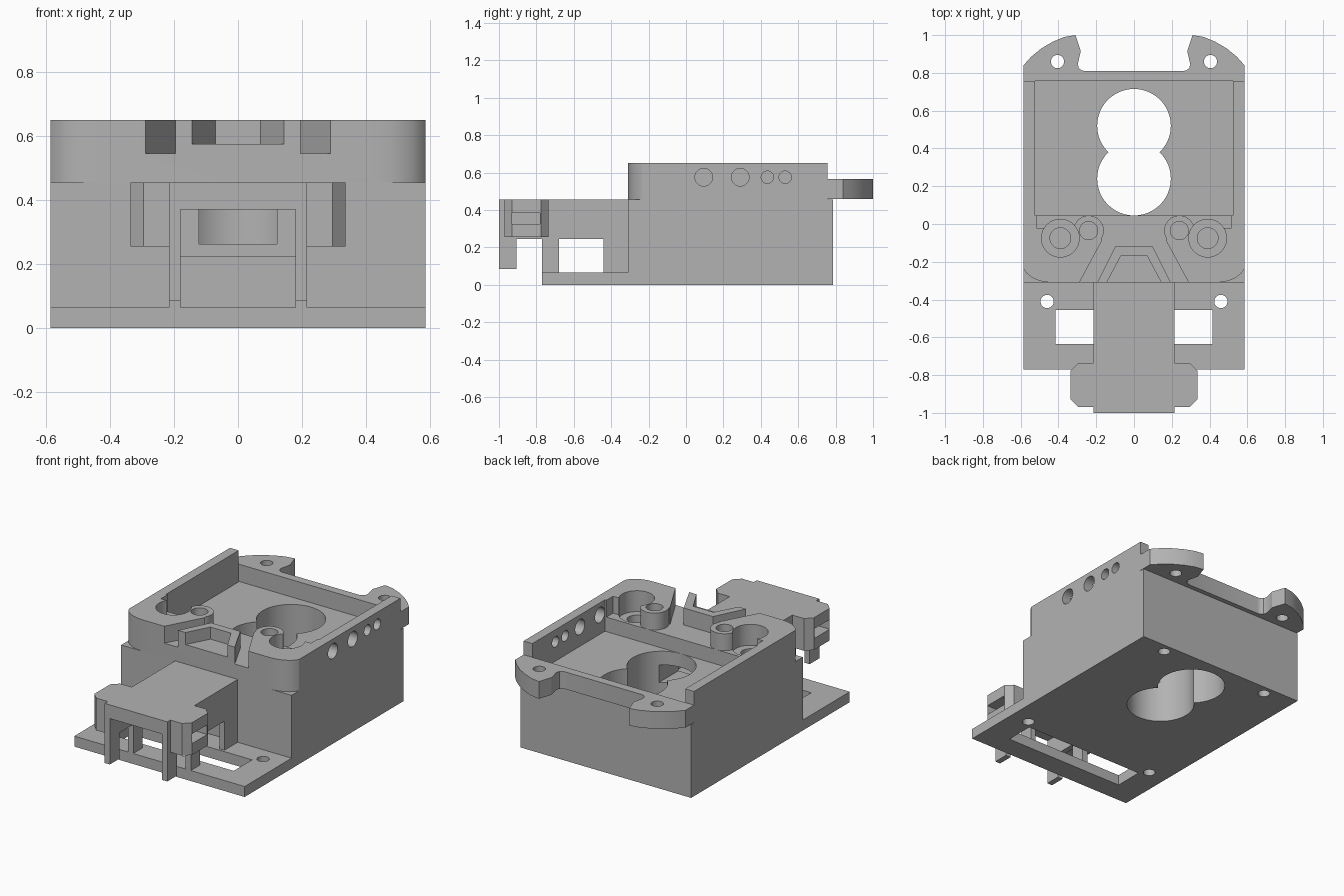
import bpy, bmesh, math
from math import cos, sin, pi

old = bpy.data.objects.get("Cube")
if old:
    bpy.data.objects.remove(old, do_unlink=True)

grey = bpy.data.materials.new("plain_grey")
grey.use_nodes = True
GREY = (0.45, 0.45, 0.45, 1)
grey.diffuse_color = GREY
grey.node_tree.nodes["Principled BSDF"].inputs["Base Color"].default_value = GREY


def prism(name, pts, low, high, axis="z"):
    """Extrude a closed outline along z, or along x for outlines given in (y, z)."""
    place = (lambda a, b, h: (a, b, h)) if axis == "z" else (lambda a, b, h: (h, a, b))
    bm = bmesh.new()
    face = bm.faces.new([bm.verts.new(place(a, b, low)) for a, b in pts])
    new = bmesh.ops.extrude_face_region(bm, geom=[face])["geom"]
    shift = place(0, 0, high - low)
    bmesh.ops.translate(bm, vec=shift, verts=[g for g in new if isinstance(g, bmesh.types.BMVert)])
    bmesh.ops.recalc_face_normals(bm, faces=bm.faces)
    mesh = bpy.data.meshes.new(name)
    bm.to_mesh(mesh)
    bm.free()
    mesh.materials.append(grey)
    obj = bpy.data.objects.new(name, mesh)
    bpy.context.collection.objects.link(obj)
    return obj


def box(name, x, y, z):
    return prism(name, [(x[0], y[0]), (x[1], y[0]), (x[1], y[1]), (x[0], y[1])], *z)


def arc(cx, cy, r, start=0, end=2 * pi, n=48):
    return [(cx + r * cos(start + (end - start) * i / n),
             cy + r * sin(start + (end - start) * i / n)) for i in range(n)]


def rod(name, x, y, r, low, high, axis="z"):
    return prism(name, arc(x, y, r), low, high, axis)


def mirrored(half):
    return half + [(-x, y) for x, y in reversed(half)]


def combine(obj, other, operation="DIFFERENCE"):
    mod = obj.modifiers.new("boolean", "BOOLEAN")
    mod.operation, mod.solver, mod.object = operation, "EXACT", other
    bpy.context.view_layer.objects.active = obj
    bpy.ops.object.modifier_apply(modifier=mod.name)
    bpy.data.objects.remove(other, do_unlink=True)


def cut_peanut(obj):
    for y in (0.24, 0.52):
        combine(obj, rod("cutter", 0, y, 0.195, -0.1, 0.6))


W = 0.585
SIDES = (-1, 1)

# Base plate with cable slot, screw holes and double round opening
plate = box("base_plate", (-W, W), (-0.77, 0.785), (0, 0.065))
combine(plate, box("cutter", (-0.415, 0.415), (-0.635, -0.455), (-0.1, 0.2)))
cut_peanut(plate)

# Solid lower body with front tunnel that reaches the round opening
body = box("lower_body", (-W, W), (-0.31, 0.785), (0.065, 0.455))
cut_peanut(body)
combine(body, box("cutter", (-0.18, 0.18), (-0.4, -0.1), (0.225, 0.37)))
combine(body, box("cutter", (-0.122, 0.122), (-0.2, 0.2), (0.262, 0.37)))

# Upper tray walls with rounded front corners
corner = [(W, 0.757), (W, -0.235), (0.57, -0.26), (0.545, -0.28), (0.515, -0.296),
          (0.48, -0.306), (0.44, -0.31)]
tray = prism("upper_tray", mirrored(corner), 0.455, 0.65)
combine(tray, box("cutter", (-0.525, 0.525), (0.045, 0.9), (0.4, 0.8)))
floor_edge = [(0.515, 0.06), (0.515, -0.02), (0.2, -0.02), (0.168, -0.085), (0.3, -0.33)]
combine(tray, prism("cutter", mirrored(floor_edge), 0.545, 0.8))

for s in SIDES:
    # Screw holes in the plate, front through and rear blind
    combine(plate, rod("cutter", s * 0.46, -0.41, 0.035, -0.1, 0.2))
    combine(plate, rod("cutter", s * 0.38, 0.725, 0.035, -0.1, 0.2))
    combine(body, rod("cutter", s * 0.38, 0.725, 0.035, 0, 0.3))
    # Round boss and counterbored pocket in the tray
    combine(tray, rod("boss", s * 0.24, -0.035, 0.08, 0.5, 0.65), "UNION")
    combine(tray, rod("cutter", s * 0.24, -0.035, 0.048, 0.47, 0.8))
    combine(tray, rod("cutter", s * 0.39, -0.075, 0.1, 0.52, 0.8))
    combine(tray, rod("cutter", s * 0.39, -0.075, 0.055, 0.4, 0.8))
    combine(body, rod("cutter", s * 0.39, -0.075, 0.055, 0.39, 0.6))

# Round ports through the left wall
for y, r in ((0.095, 0.047), (0.29, 0.047), (0.435, 0.033), (0.53, 0.033)):
    combine(tray, rod("cutter", y, 0.575, r, 0.5, 0.7, "x"))

# Angled guide wall at the front of the tray
guide = prism("front_guide", mirrored([(0.195, -0.31), (0.1, -0.12)]), 0.545, 0.65)
combine(guide, prism("cutter", mirrored([(0.155, -0.33), (0.07, -0.17)]), 0.575, 0.8))

# Rear bar with two mounting ears
ear = [(W, 0.757), (W, 0.84), (0.545, 0.885), (0.49, 0.93), (0.43, 0.965), (0.37, 0.99),
       (0.31, 1.0), (0.282, 0.915), (0.298, 0.845), (0.292, 0.825), (0.277, 0.813), (0.26, 0.81)]
ears = prism("rear_ears", mirrored(ear), 0.458, 0.565)
for s in SIDES:
    combine(ears, rod("cutter", s * 0.405, 0.86, 0.035, 0.3, 0.8))

# Front arm: bridge on two walls with windows and legs
arm = box("front_arm", (-0.215, 0.215), (-1.0, -0.31), (0.37, 0.455))
profile = [(-1.0, 0.37), (-1.0, 0.085), (-0.905, 0.085), (-0.905, 0.245), (-0.77, 0.245),
           (-0.77, 0.065), (-0.68, 0.065), (-0.68, 0.245), (-0.44, 0.245), (-0.44, 0.065),
           (-0.31, 0.065), (-0.31, 0.37)]
hook = [(0.215, -0.735), (0.295, -0.735), (0.335, -0.775), (0.335, -0.93), (0.295, -0.97),
        (0.215, -0.97)]
parts = [plate, body, tray, guide, ears, arm]
for s, side in zip(SIDES, ("right", "left")):
    lo, hi = sorted((s * 0.18, s * 0.215))
    parts.append(prism(side + "_arm_wall", profile, lo, hi, "x"))
    # Chamfered side hook with a notch
    grip = prism(side + "_hook", [(s * x, y) for x, y in hook], 0.255, 0.455)
    lo, hi = sorted((s * 0.25, s * 0.4))
    combine(grip, box("cutter", (lo, hi), (-0.93, -0.78), (0.325, 0.385)))
    parts.append(grip)

# Smooth round walls, keep edges sharp
bpy.ops.object.select_all(action="DESELECT")
for obj in parts:
    obj.select_set(True)
bpy.context.view_layer.objects.active = plate
bpy.ops.object.shade_smooth_by_angle(angle=math.radians(30))
